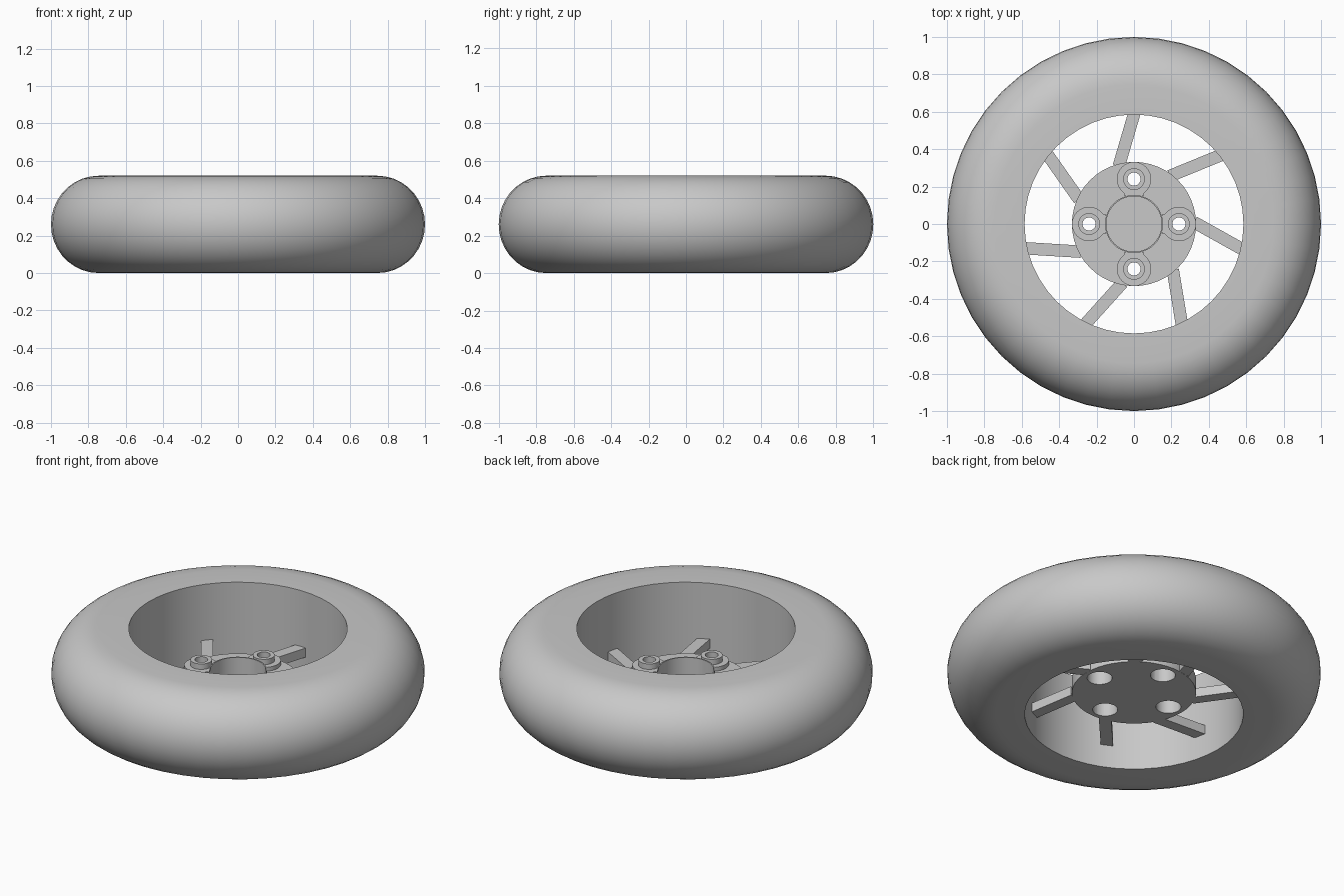
import bpy, bmesh, math
from mathutils import Vector, Matrix

cube = bpy.data.objects.get("Cube")
if cube:
    bpy.data.objects.remove(cube, do_unlink=True)

grey = bpy.data.materials.new("light_grey")
grey.use_nodes = True
colour = (0.58, 0.58, 0.58, 1)
grey.diffuse_color = colour
grey.node_tree.nodes["Principled BSDF"].inputs["Base Color"].default_value = colour


def finish(bm, name):
    """Turn a bmesh into a linked, coloured object."""
    bmesh.ops.remove_doubles(bm, verts=bm.verts, dist=1e-5)
    bmesh.ops.recalc_face_normals(bm, faces=bm.faces)
    mesh = bpy.data.meshes.new(name)
    bm.to_mesh(mesh)
    bm.free()
    mesh.materials.append(grey)
    obj = bpy.data.objects.new(name, mesh)
    bpy.context.collection.objects.link(obj)
    return obj


def smooth(obj, angle=35):
    bpy.ops.object.select_all(action="DESELECT")
    obj.select_set(True)
    bpy.context.view_layer.objects.active = obj
    bpy.ops.object.shade_smooth_by_angle(angle=math.radians(angle))


def lathe(name, profile, steps, closed=True, centre=(0, 0, 0)):
    """Spin an (r, z) profile around a vertical axis."""
    bm = bmesh.new()
    vs = [bm.verts.new((r, 0, z)) for r, z in profile]
    pairs = list(zip(vs, vs[1:])) + ([(vs[-1], vs[0])] if closed else [])
    edges = [bm.edges.new(p) for p in pairs]
    bmesh.ops.spin(bm, geom=vs + edges, cent=(0, 0, 0), axis=(0, 0, 1),
                   angle=math.tau, steps=steps, use_merge=True)
    bmesh.ops.translate(bm, verts=bm.verts, vec=centre)
    return finish(bm, name)


def bar(name, start, end, width, low, high):
    """Straight rectangular bar between two points on the ground plan."""
    a, b = Vector(start), Vector(end)
    d = b - a
    bm = bmesh.new()
    bmesh.ops.create_cube(bm, size=1)
    bmesh.ops.scale(bm, verts=bm.verts, vec=(d.length, width, high - low))
    bmesh.ops.rotate(bm, verts=bm.verts, matrix=Matrix.Rotation(math.atan2(d.y, d.x), 3, "Z"))
    mid = (a + b) / 2
    bmesh.ops.translate(bm, verts=bm.verts, vec=(mid.x, mid.y, (low + high) / 2))
    return finish(bm, name)


# Tyre: rounded outside, flat sides, straight bore
HALF = 0.26
outer = [(0.745 + 0.255 * math.cos(t), HALF + HALF * math.sin(t))
         for t in (math.radians(-90 + 180 * i / 18) for i in range(19))]
tyre = lathe("tyre", [(0.585, 0)] + outer + [(0.585, 2 * HALF)], 48)
smooth(tyre)

# Hub: flat disc with an open cup in the middle
hub = lathe("hub", [(0, 0.135), (0.332, 0.135), (0.332, 0.217), (0.155, 0.217),
                    (0.155, 0.28), (0.148, 0.28), (0.148, 0.17), (0, 0.17)], 48, closed=False)

# Four wide bolt holes through the hub disc
bolts = [Vector((0.24 * math.cos(k * math.pi / 2), 0.24 * math.sin(k * math.pi / 2), 0))
         for k in range(4)]
bm = bmesh.new()
for p in bolts:
    bmesh.ops.create_cone(bm, cap_ends=True, segments=32, radius1=0.067, radius2=0.067,
                          depth=0.3, matrix=Matrix.Translation(p + Vector((0, 0, 0.17))))
cutter = finish(bm, "bolt_hole_cutter")
cutter.hide_render = True
mod = hub.modifiers.new("bolt_holes", "BOOLEAN")
mod.operation = "DIFFERENCE"
mod.solver = "EXACT"
mod.object = cutter
bpy.context.view_layer.objects.active = hub
bpy.ops.object.modifier_apply(modifier=mod.name)
bpy.data.objects.remove(cutter, do_unlink=True)
smooth(hub)

# Stepped bolt bosses, each joined to the cup by a short neck
for k, p in enumerate(bolts):
    boss = lathe(f"bolt_boss_{k + 1}", [(0.035, 0.216), (0.092, 0.216), (0.092, 0.24),
                                        (0.058, 0.24), (0.058, 0.272), (0.035, 0.272)],
                 32, centre=p)
    smooth(boss)
    u = p.xy.normalized()
    bar(f"boss_neck_{k + 1}", u * 0.15, u * 0.18, 0.1, 0.216, 0.239)

# Seven slanted spokes
inner, rim = Vector((-0.081, 0.31)), Vector((0.004, 0.6))
for k in range(7):
    turn = Matrix.Rotation(k * math.tau / 7, 2)
    bar(f"spoke_{k + 1}", turn @ inner, turn @ rim, 0.066, 0.136, 0.19)
